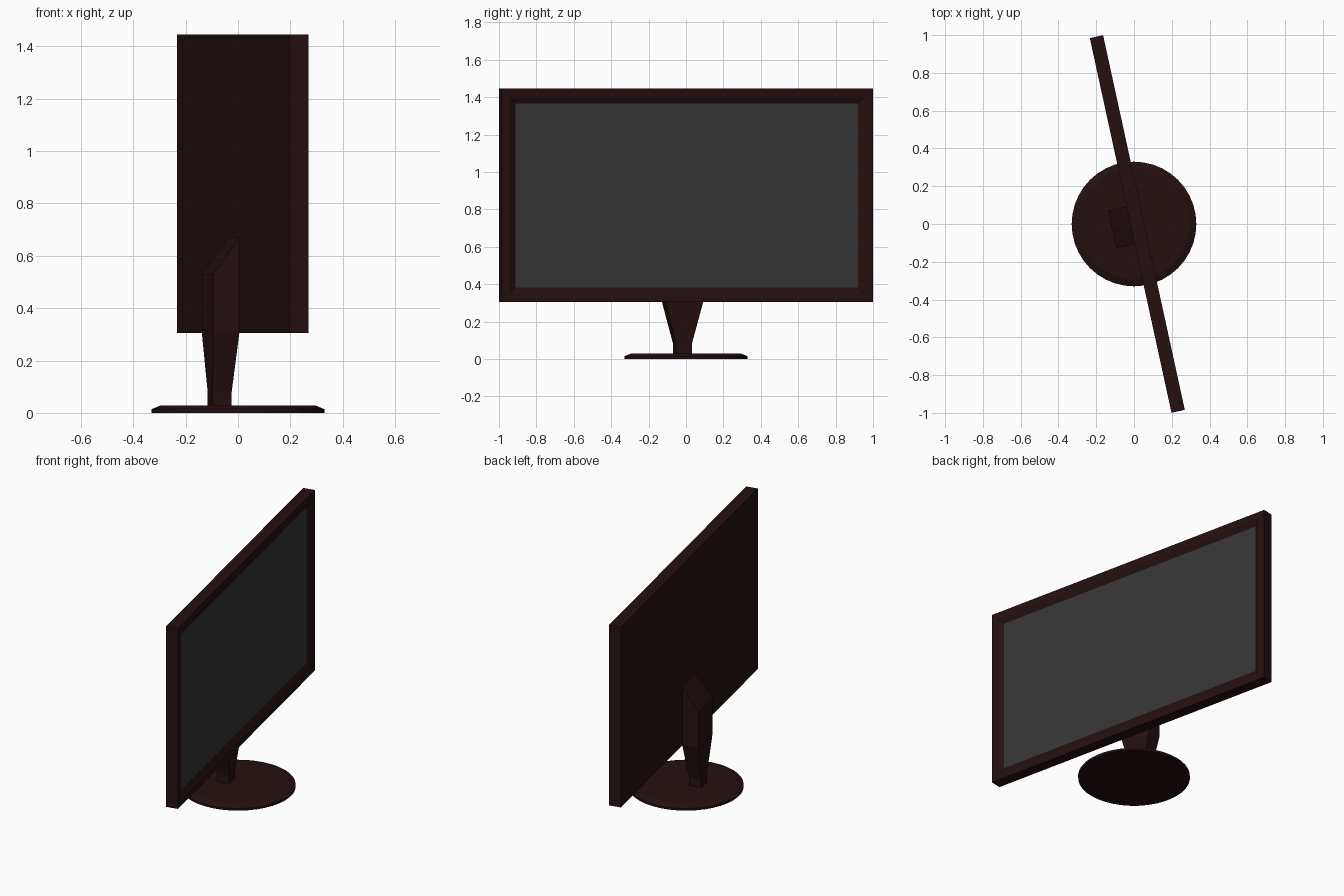
import bpy, bmesh, math
from mathutils import Matrix

if "Cube" in bpy.data.objects:
    bpy.data.objects.remove(bpy.data.objects["Cube"])


def material(name, rgb):
    m = bpy.data.materials.new(name)
    m.diffuse_color = (*rgb, 1)
    m.use_nodes = True
    m.node_tree.nodes["Principled BSDF"].inputs["Base Color"].default_value = m.diffuse_color
    return m


CASE = material("dark maroon casing", (0.018, 0.005, 0.005))
GLASS = material("grey screen", (0.037, 0.037, 0.037))
# The screen is swivelled about z, facing mostly +x
SWIVEL = Matrix.Translation((0.0175, 0, 0)) @ Matrix.Rotation(math.radians(12.3), 4, 'Z')


def finish(name, bm, mats, matrix=Matrix()):
    bmesh.ops.recalc_face_normals(bm, faces=bm.faces)
    me = bpy.data.meshes.new(name)
    bm.to_mesh(me)
    bm.free()
    for m in mats:
        me.materials.append(m)
    me.transform(matrix)
    ob = bpy.data.objects.new(name, me)
    bpy.context.collection.objects.link(ob)
    return ob


def loft(name, sections, matrix):
    """Bridge rectangles (x0, x1, half_width, z_back, z_front) into a solid."""
    bm = bmesh.new()
    rings = []
    for x0, x1, w, zb, zf in sections:
        rings.append([bm.verts.new(p) for p in
                      ((x0, -w, zb), (x1, -w, zf), (x1, w, zf), (x0, w, zb))])
    for a, b in zip(rings, rings[1:]):
        for i in range(4):
            j = (i + 1) % 4
            bm.faces.new((a[i], a[j], b[j], b[i]))
    bm.faces.new(rings[0])
    bm.faces.new(rings[-1])
    return finish(name, bm, [CASE], matrix)


# Display panel: box with flat bezel, sloped inner bezel and recessed screen
bm = bmesh.new()
size = Matrix.Diagonal((0.072, 2.03, 1.14, 1))
bmesh.ops.create_cube(bm, size=1, matrix=Matrix.Translation((0, 0, 0.875)) @ size)
bm.normal_update()
front = max(bm.faces, key=lambda f: f.normal.x)
bmesh.ops.inset_region(bm, faces=[front], thickness=0.042, use_even_offset=True)
bmesh.ops.inset_region(bm, faces=[front], thickness=0.036, depth=-0.018,
                       use_even_offset=True)
front.material_index = 1
finish("display_panel", bm, [CASE, GLASS], SWIVEL)

# Neck: slim foot, flare, then a block on the panel back with a sloped top
loft("stand_neck", [(-0.127, -0.052, 0.043, 0.02, 0.02),
                    (-0.127, -0.052, 0.043, 0.08, 0.08),
                    (-0.137, -0.035, 0.102, 0.305, 0.305),
                    (-0.137, -0.035, 0.102, 0.53, 0.67)], SWIVEL)

# Round base: short cylinder with a chamfered upper rim
bm = bmesh.new()
bmesh.ops.create_cone(bm, cap_ends=True, segments=40, radius1=0.33, radius2=0.33,
                      depth=0.014, matrix=Matrix.Translation((0, 0, 0.007)))
bm.normal_update()
top = max(bm.faces, key=lambda f: f.normal.z)
bmesh.ops.inset_region(bm, faces=[top], thickness=0.036, depth=0.015)
finish("stand_base", bm, [CASE])
